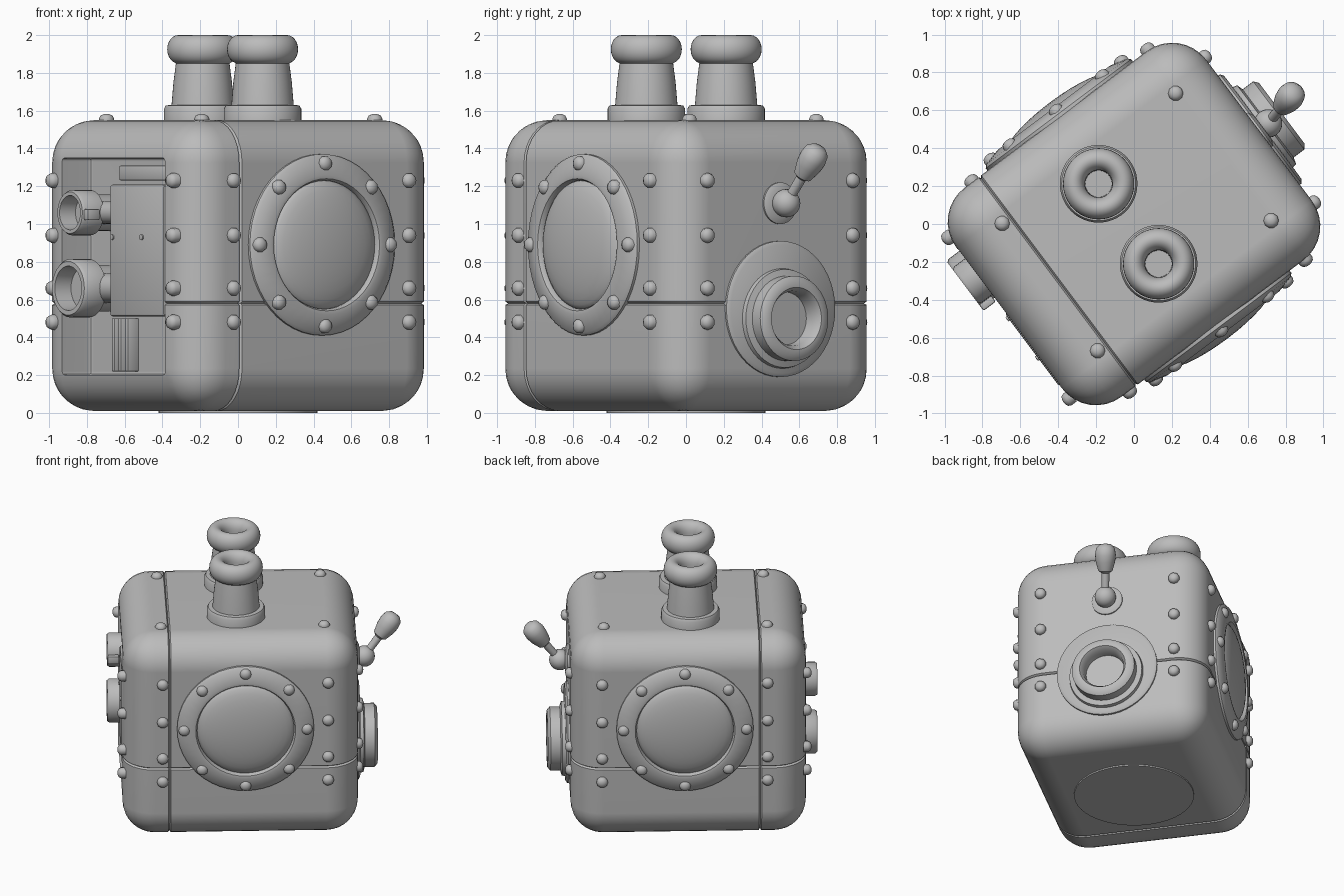
import bpy, bmesh, math
from mathutils import Matrix, Vector

if "Cube" in bpy.data.objects:
    bpy.data.objects.remove(bpy.data.objects["Cube"])

# Everything is modelled square to the axes, then turned by this angle about z
TURN = Matrix.Rotation(math.atan2(0.6, 0.8), 4, 'Z')
HX, HY, Z0, Z1 = 0.825, 0.69, 0.01, 1.55


def material(name, c):
    m = bpy.data.materials.new(name)
    m.diffuse_color = (c, c, c, 1)
    m.use_nodes = True
    m.node_tree.nodes["Principled BSDF"].inputs["Base Color"].default_value = m.diffuse_color
    return m


GREY = material("plain_grey", 0.5)


def finish(name, bm, angle=40):
    bmesh.ops.remove_doubles(bm, verts=bm.verts, dist=1e-5)
    bmesh.ops.recalc_face_normals(bm, faces=bm.faces)
    me = bpy.data.meshes.new(name)
    bm.to_mesh(me)
    bm.free()
    me.transform(TURN)
    me.materials.append(GREY)
    ob = bpy.data.objects.new(name, me)
    bpy.context.collection.objects.link(ob)
    smooth(ob, angle)
    return ob


def smooth(ob, angle=40):
    bpy.ops.object.select_all(action='DESELECT')
    ob.select_set(True)
    bpy.context.view_layer.objects.active = ob
    bpy.ops.object.shade_smooth_by_angle(angle=math.radians(angle))


def box_bm(lo, hi, bevel=0.0, seg=2):
    bm = bmesh.new()
    bmesh.ops.create_cube(bm, size=1)
    lo, hi = Vector(lo), Vector(hi)
    for v in bm.verts:
        v.co = Vector([(lo[i] + hi[i]) / 2 + v.co[i] * (hi[i] - lo[i]) for i in range(3)])
    if bevel:
        bmesh.ops.bevel(bm, geom=bm.edges[:], offset=bevel, segments=seg,
                        profile=0.5, affect='EDGES')
    return bm


def box(name, lo, hi, bevel=0.01):
    return finish(name, box_bm(lo, hi, bevel))


def lathe(name, profile, origin, axis=(0, 0, 1), n=48, angle=40):
    """Turn (radius, height) points about an axis."""
    q = Vector((0, 0, 1)).rotation_difference(Vector(axis).normalized())
    bm = bmesh.new()
    rings = []
    for r, h in profile:
        rings.append([bm.verts.new(Vector(origin) + q @ Vector(
            (r * math.cos(2 * math.pi * i / n), r * math.sin(2 * math.pi * i / n), h)))
            for i in range(n)])
    for a, b in zip(rings, rings[1:]):
        for i in range(n):
            j = (i + 1) % n
            bm.faces.new((a[i], a[j], b[j], b[i]))
    return finish(name, bm, angle)


def rivet(name, pos, axis):
    r = 0.04
    lathe(name, [(r, -0.02), (r, 0.012), (r * 0.8, 0.028), (r * 0.4, 0.036), (0, 0.038)],
          pos, axis, 10, 60)


# Body: rounded box with sunken seam lines
bm = box_bm((-HX, -HY, Z0), (HX, HY, Z1), 0.225, 8)
for axis, pos in ((2, 0.58), (0, -0.5)):
    no = Vector([float(i == axis) for i in range(3)])
    for d in (-0.009, 0, 0.009):
        bmesh.ops.bisect_plane(bm, geom=bm.verts[:] + bm.edges[:] + bm.faces[:],
                               plane_co=no * (pos + d), plane_no=no, dist=1e-6)
    bm.normal_update()
    moves = []
    for v in bm.verts:
        if abs(v.co[axis] - pos) < 1e-4:
            d = v.normal.copy()
            d[axis] = 0
            moves.append((v, d.normalized() * -0.014))
    for v, d in moves:
        v.co += d
body = finish("body", bm)

# Front recess cut into the body
cutter = finish("recess_cutter", box_bm((-1.1, -0.455, 0.2), (-0.63, 0.455, 1.35), 0.02))
cutter.hide_render = True
mod = body.modifiers.new("recess", 'BOOLEAN')
mod.object, mod.operation, mod.solver = cutter, 'DIFFERENCE', 'EXACT'
bpy.context.view_layer.objects.active = body
bpy.ops.object.modifier_apply(modifier="recess")
bpy.data.objects.remove(cutter)
smooth(body, 35)
body.modifiers.new("clean_shading", 'WEIGHTED_NORMAL').keep_sharp = True

# Bottom panel
lathe("bottom_panel", [(0.42, 0.02), (0.42, 0.0), (0, 0.0)], (0, 0, 0))

# Two round side windows with riveted rings
WX, WZ = 0.03, 0.89
for side, label in ((-1, "right"), (1, "left")):
    o, ax = (WX, side * HY, WZ), (0, side, 0)
    lathe(label + "_window_ring", [(0.48, -0.02), (0.48, 0.015), (0.465, 0.03), (0.37, 0.055),
                                   (0.35, 0.052), (0.34, 0.035), (0.34, -0.01)], o, ax)
    lathe(label + "_window_glass", [(0.345 * math.cos(t * math.pi / 16),
                                     0.01 + 0.08 * math.sin(t * math.pi / 16))
                                    for t in range(9)], o, ax)
    for k in range(8):
        a = k * math.pi / 4
        rivet(label + "_window_rivet", (WX + 0.43 * math.cos(a), side * (HY + 0.03),
                                        WZ + 0.43 * math.sin(a)), ax)
    # Rivet columns beside the windows and on the two end faces
    for z in (1.23, 0.94, 0.66, 0.48):
        for x in (-0.55, 0.61):
            rivet("side_rivet", (x, side * HY, z), ax)
        rivet("back_rivet", (HX, side * 0.48, z), (1, 0, 0))
        rivet("front_rivet", (-HX, side * 0.53, z), (-1, 0, 0))
    # Top corner rivets
    for x in (-0.555, 0.59):
        rivet("top_rivet", (x, side * 0.42, Z1 - 0.005), (0, 0, 1))

# Two chimneys with rolled tops
for y in (0.282, -0.246):
    head = [(0.13 + 0.058 * math.cos(math.radians(a)), 0.375 + 0.075 * math.sin(math.radians(a)))
            for a in range(-75, 181, 15)]
    lathe("chimney", [(0.205, -0.02), (0.205, 0.06), (0.195, 0.078), (0.165, 0.08),
                      (0.155, 0.2), (0.142, 0.3)] + head + [(0.07, 0.3), (0, 0.3)],
          (-0.022, y, Z1))

# Back port: wide plate and thick nozzle
lathe("port_plate", [(0.36, -0.02), (0.36, 0.012), (0.34, 0.025), (0, 0.03)],
      (HX, 0, 0.55), (1, 0, 0))
lathe("port_nozzle", [(0.27, 0.0), (0.26, 0.05), (0.225, 0.06), (0.225, 0.13), (0.2, 0.15),
                      (0.165, 0.15), (0.145, 0.12), (0.14, 0.05), (0, 0.05)],
      (HX, 0, 0.5), (1, 0, 0))

# Lever: socket, ball, rod and grip
lathe("lever_socket", [(0.11, -0.02), (0.11, 0.01), (0.08, 0.025), (0, 0.025)],
      (HX, 0, 1.11), (1, 0, 0))
ball = Vector((0.885, 0, 1.11))
lathe("lever_ball", [(0.075 * math.sin(t * math.pi / 12), -0.075 * math.cos(t * math.pi / 12))
                     for t in range(13)], ball, n=24)
lathe("lever_handle", [(0.026, 0), (0.028, 0.17), (0.05, 0.185), (0.068, 0.25), (0.073, 0.3),
                       (0.065, 0.345), (0.04, 0.37), (0, 0.378)],
      ball, (0.21, 0.05, 0.28), 24)

# Machinery in the front recess
box("machine_box", (-0.83, -0.45, 0.51), (-0.62, 0.03, 1.21), 0.015)
box("machine_top_bar", (-0.79, -0.45, 1.23), (-0.62, 0.0, 1.31))
for y in (0.05, 0.11, 0.17):
    box("vent_slat", (-0.70, y - 0.012, 0.22), (-0.62, y + 0.012, 0.5), 0.004)
for z, y, r in ((0.66, 0.285, 0.155), (1.06, 0.27, 0.12)):
    lathe("front_valve", [(r * 0.8, -0.01), (r * 0.8, 0.13), (r, 0.145), (r, 0.265),
                          (r * 0.92, 0.28), (r * 0.76, 0.28), (r * 0.7, 0.18), (0, 0.18)],
          (-0.63, y, z), (-1, 0, 0), 32)
    lathe("valve_pipe", [(r * 0.5, 0), (r * 0.5, 0.26)], (-0.74, 0.01, z), (0, 1, 0), 20)
box("valve_tab", (-0.91, 0.11, 1.02), (-0.83, 0.15, 1.08), 0.008)
for y in (0.0, -0.26):
    lathe("machine_screw", [(0.015, 0), (0.015, 0.008), (0, 0.01)],
          (-0.83, y, 0.93), (-1, 0, 0), 10)
